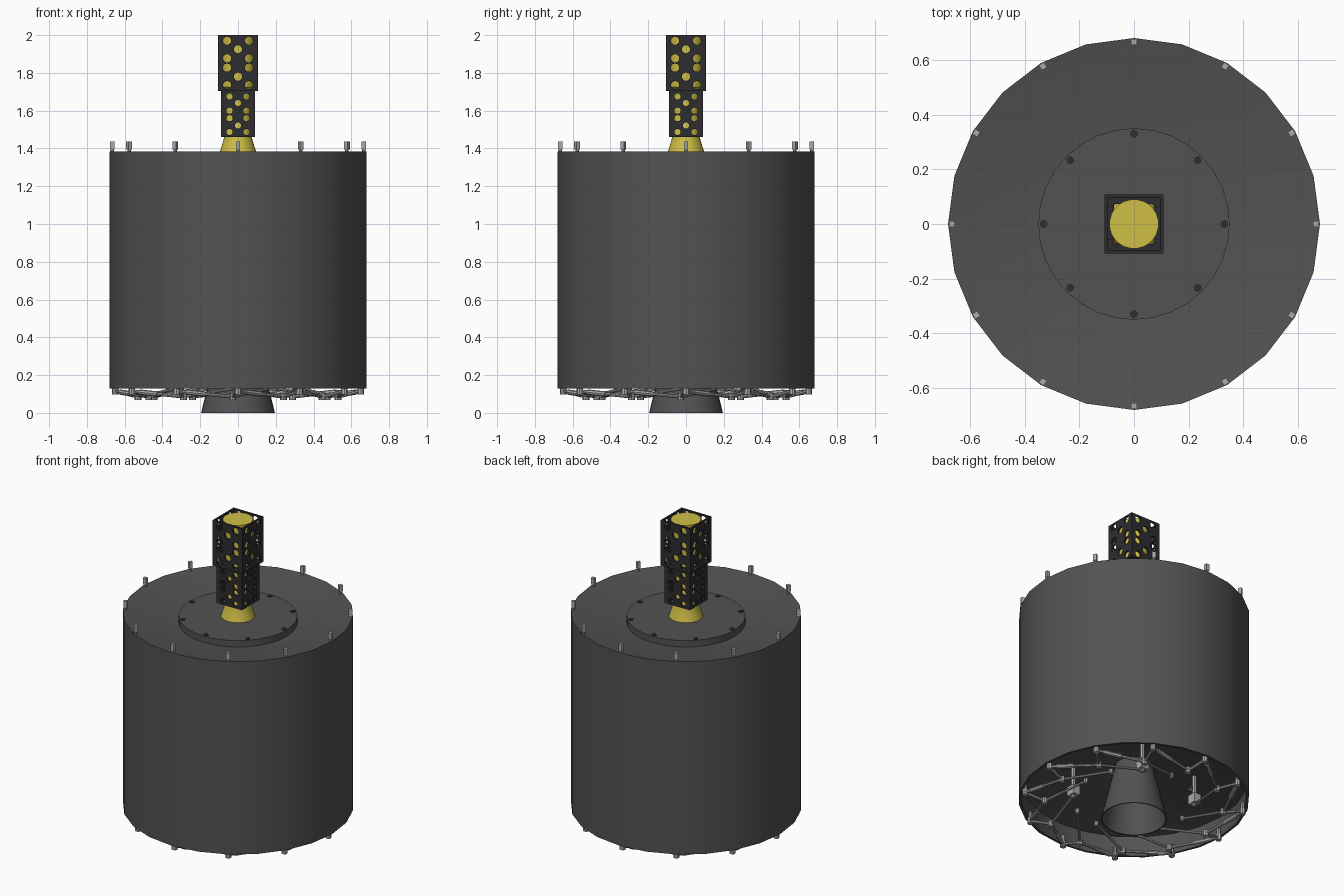
import bpy, bmesh, math
from mathutils import Vector, Matrix

if "Cube" in bpy.data.objects:
    bpy.data.objects.remove(bpy.data.objects["Cube"])


def material(name, rgb):
    m = bpy.data.materials.new(name)
    m.diffuse_color = (*rgb, 1)
    m.use_nodes = True
    m.node_tree.nodes["Principled BSDF"].inputs["Base Color"].default_value = m.diffuse_color
    return m


GREY = material("dark_grey", (0.085, 0.085, 0.085))
BLACK = material("soft_black", (0.026, 0.026, 0.031))
YELLOW = material("yellow", (0.62, 0.52, 0.06))
STEEL = material("light_steel", (0.40, 0.40, 0.40))


def finish(bm, name, mat, smooth=True):
    bmesh.ops.recalc_face_normals(bm, faces=bm.faces)
    me = bpy.data.meshes.new(name)
    bm.to_mesh(me)
    bm.free()
    ob = bpy.data.objects.new(name, me)
    bpy.context.collection.objects.link(ob)
    me.materials.append(mat)
    if smooth:
        bpy.ops.object.select_all(action='DESELECT')
        ob.select_set(True)
        bpy.context.view_layer.objects.active = ob
        bpy.ops.object.shade_smooth_by_angle(angle=math.radians(30))
    return ob


def lathe(name, profile, sides, mat, closed=False, turn=0.0, smooth=True):
    """Spin (radius, height) points around z."""
    bm = bmesh.new()
    rings = []
    for i in range(sides):
        a = turn + math.tau * i / sides
        rings.append([bm.verts.new((r * math.cos(a), r * math.sin(a), z)) for r, z in profile])
    n = len(profile)
    for i in range(sides):
        p, q = rings[i], rings[(i + 1) % sides]
        for k in range(n if closed else n - 1):
            j = (k + 1) % n
            bm.faces.new((p[k], q[k], q[j], p[j]))
    bmesh.ops.remove_doubles(bm, verts=bm.verts, dist=1e-5)
    return finish(bm, name, mat, smooth)


def add_rod(bm, a, b, r, sides=8):
    a, b = Vector(a), Vector(b)
    d = b - a
    m = Matrix.Translation((a + b) / 2) @ d.to_track_quat('Z', 'Y').to_matrix().to_4x4()
    bmesh.ops.create_cone(bm, cap_ends=True, segments=sides, radius1=r, radius2=r,
                          depth=d.length, matrix=m)


def add_block(bm, pos, size, turn):
    m = Matrix.Translation(pos) @ Matrix.Rotation(turn, 4, 'Z') @ Matrix.Diagonal((*size, 1))
    bmesh.ops.create_cube(bm, size=1, matrix=m)


def polar(r, a, z):
    return Vector((r * math.cos(a), r * math.sin(a), z))


# Main drum: dished top, recessed underside
lathe("drum", [(0, 1.32), (0.35, 1.325), (0.68, 1.383), (0.68, 0.13),
               (0.665, 0.13), (0.665, 0.26), (0.12, 0.36), (0, 0.36)], 24, GREY)

# Raised flange with bolts
lathe("top_flange", [(0, 1.367), (0.35, 1.367), (0.35, 1.31), (0, 1.31)], 32, GREY)
bm = bmesh.new()
for i in range(8):
    a = math.tau * i / 8
    add_rod(bm, polar(0.33, a, 1.35), polar(0.33, a, 1.371), 0.015, 10)
finish(bm, "flange_bolts", BLACK)

# Open nozzle below
lathe("nozzle", [(0.108, 0.37), (0.195, 0), (0.188, 0), (0.10, 0.37)], 32, GREY, closed=True)

# Yellow core with flared foot
lathe("core", [(0, 1.36), (0.103, 1.36), (0.095, 1.385), (0.072, 1.46), (0.072, 1.71),
               (0.09, 1.725), (0.09, 1.995), (0, 1.995)], 32, YELLOW)


# Perforated square sleeves around the core
def sleeve(name, half, z0, z1, wall, hole_x, hole_r, side_z, mid_z, floor):
    k = math.sqrt(2)
    prof = [(half * k, z1), (half * k, z0), (floor * k, z0), (floor * k, z0 + 0.01),
            ((half - wall) * k, z0 + 0.01), ((half - wall) * k, z1)]
    ob = lathe(name, prof, 4, BLACK, closed=True, turn=math.pi / 4, smooth=False)
    spots = [(s * hole_x, z) for s in (-1, 1) for z in side_z] + [(0, z) for z in mid_z]
    cutters = []
    for along_x in (False, True):
        bm = bmesh.new()
        for u, z in spots:
            ends = [(e, u, z) if along_x else (u, e, z) for e in (-0.2, 0.2)]
            add_rod(bm, *ends, hole_r, 12)
        c = finish(bm, name + "_cutter", BLACK, smooth=False)
        c.hide_render = True
        cutters.append(c)
        mod = ob.modifiers.new("holes", 'BOOLEAN')
        mod.operation, mod.solver, mod.object = 'DIFFERENCE', 'EXACT', c
    # bake the holes and drop the cutters
    dg = bpy.context.evaluated_depsgraph_get()
    dg.update()
    ob.data = bpy.data.meshes.new_from_object(ob.evaluated_get(dg))
    ob.modifiers.clear()
    for c in cutters:
        bpy.data.objects.remove(c)


sleeve("upper_sleeve", 0.107, 1.705, 2.0, 0.011, 0.058, 0.022,
       (1.97, 1.877, 1.828, 1.735), (1.925, 1.78), 0.074)
sleeve("lower_sleeve", 0.091, 1.46, 1.705, 0.01, 0.045, 0.017,
       (1.675, 1.60, 1.56, 1.487), (1.64, 1.522), 0.073)

# Pins around the top rim
bm = bmesh.new()
for i in range(12):
    a = math.tau * i / 12
    add_rod(bm, polar(0.666, a, 1.36), polar(0.666, a, 1.41), 0.009)
    add_block(bm, polar(0.666, a, 1.415), (0.022, 0.022, 0.042), a)
finish(bm, "rim_pins", STEEL)

# Swirling linkage under the drum
bm = bmesh.new()
for i in range(12):
    a = math.tau * i / 12
    rim = polar(0.65, a, 0.115)
    knee = polar(0.53, a + math.radians(27), 0.085)
    inner = polar(0.36, a + math.radians(58), 0.13)
    nxt = polar(0.65, a + math.radians(30), 0.115)
    add_rod(bm, rim, knee, 0.009)
    add_rod(bm, rim.lerp(knee, 0.15), rim.lerp(knee, 0.5), 0.014)
    add_rod(bm, knee, inner, 0.008)
    add_rod(bm, knee, nxt, 0.009)
    add_rod(bm, rim, rim + Vector((0, 0, 0.06)), 0.012)
    for p, r in ((rim, 0.018), (knee, 0.018), (inner, 0.014)):
        add_rod(bm, p - Vector((0, 0, r)), p + Vector((0, 0, r)), r)
    if i % 3 == 0:  # actuator blocks hung from the underside
        add_block(bm, inner + Vector((0, 0, 0.03)), (0.06, 0.05, 0.06), a)
        add_rod(bm, inner, inner + Vector((0, 0, 0.19)), 0.014)
finish(bm, "underside_linkage", STEEL)
